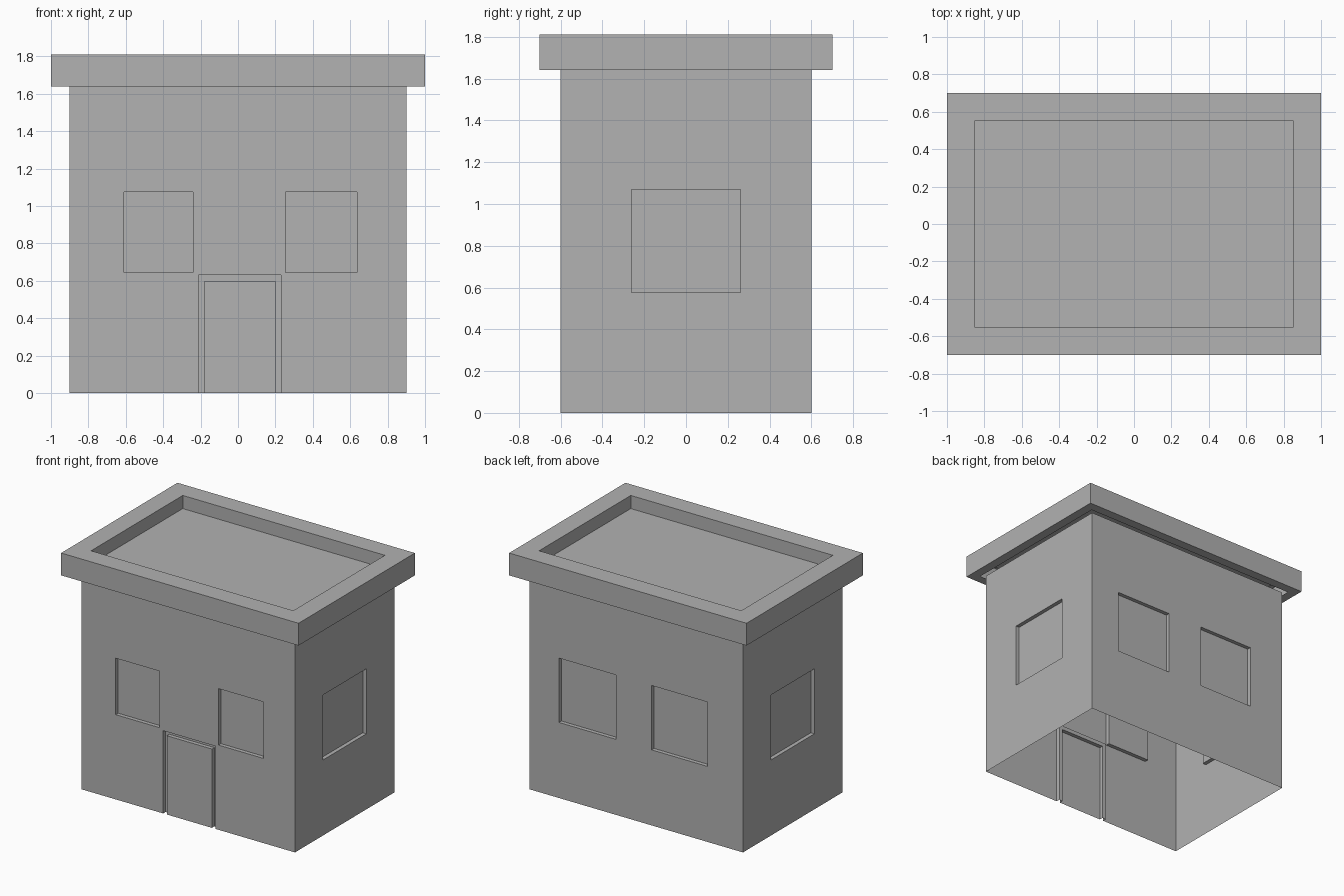
import bpy, bmesh
from math import pi
from mathutils import Matrix

cube = bpy.data.objects.get("Cube")
if cube:
    bpy.data.objects.remove(cube, do_unlink=True)

HALF_X, HALF_Y, WALL_TOP, ROOF_TOP = 0.9, 0.6, 1.64, 1.81
REVEAL = 0.03      # depth of windows and door groove

grey = bpy.data.materials.new("plain grey")
grey.use_nodes = True
colour = (0.445, 0.445, 0.445, 1)
grey.diffuse_color = colour
grey.node_tree.nodes["Principled BSDF"].inputs["Base Color"].default_value = colour


def finish(name, bm):
    bmesh.ops.remove_doubles(bm, verts=bm.verts, dist=1e-5)
    mesh = bpy.data.meshes.new(name)
    bm.to_mesh(mesh)
    bm.free()
    mesh.materials.append(grey)
    obj = bpy.data.objects.new(name, mesh)
    bpy.context.collection.objects.link(obj)
    return obj


def wall(name, half, distance, angle, panels):
    """Thin wall facing -y, turned by angle. Panels are (left, right, bottom,
    top, depth); a later panel overrides an earlier one."""
    us = sorted({-half, half, *(u for p in panels for u in p[:2])})
    zs = sorted({0, WALL_TOP, *(z for p in panels for z in p[2:4])})
    bm = bmesh.new()

    def quad(*points):
        bm.faces.new([bm.verts.new((u, d - distance, z)) for u, d, z in points])

    def depth(i, j):
        u, z = (us[i] + us[i + 1]) / 2, (zs[j] + zs[j + 1]) / 2
        result = 0
        for left, right, bottom, top, d in panels:
            if left < u < right and bottom < z < top:
                result = d
        return result

    for i in range(len(us) - 1):
        for j in range(len(zs) - 1):
            a, b, c, e = us[i], us[i + 1], zs[j], zs[j + 1]
            d = depth(i, j)
            quad((a, d, c), (b, d, c), (b, d, e), (a, d, e))
            # Reveals between cells of different depth
            if i + 2 < len(us) and depth(i + 1, j) != d:
                n = depth(i + 1, j)
                quad((b, d, c), (b, n, c), (b, n, e), (b, d, e))
            if j + 2 < len(zs) and depth(i, j + 1) != d:
                n = depth(i, j + 1)
                quad((a, d, e), (b, d, e), (b, n, e), (a, n, e))
    bm.transform(Matrix.Rotation(angle, 4, 'Z'))
    return finish(name, bm)


# Front wall: two windows, and a flush door outlined by a groove
wall("front_wall", HALF_X, HALF_Y, 0, [
    (-0.61, -0.24, 0.645, 1.075, REVEAL),
    (0.255, 0.635, 0.645, 1.075, REVEAL),
    (-0.21, 0.23, 0, 0.63, REVEAL),
    (-0.18, 0.20, 0, 0.60, 0)])

# Back wall: two wider windows
wall("back_wall", HALF_X, HALF_Y, pi, [
    (-0.65, -0.17, 0.575, 1.065, REVEAL),
    (0.13, 0.60, 0.575, 1.065, REVEAL)])

# Side walls: one window each
for name, angle in (("left_wall", pi / 2), ("right_wall", -pi / 2)):
    wall(name, HALF_Y, HALF_X, angle, [(-0.26, 0.26, 0.575, 1.07, REVEAL)])

# Roof: overhanging slab with a sunken top, open to the room below
bm = bmesh.new()
bmesh.ops.create_cube(bm, size=1)
bmesh.ops.scale(bm, vec=(2, 1.4, ROOF_TOP - WALL_TOP), verts=bm.verts)
bmesh.ops.translate(bm, vec=(0, 0, (ROOF_TOP + WALL_TOP) / 2), verts=bm.verts)
top = max(bm.faces, key=lambda f: f.calc_center_median().z)
bottom = min(bm.faces, key=lambda f: f.calc_center_median().z)
bmesh.ops.inset_region(bm, faces=[bottom], thickness=0.1)
bmesh.ops.delete(bm, geom=[bottom], context='FACES')
bmesh.ops.inset_region(bm, faces=[top], thickness=0.21)
floor = bmesh.ops.extrude_face_region(bm, geom=[top])["geom"]
bmesh.ops.delete(bm, geom=[top], context='FACES')
bmesh.ops.translate(bm, vec=(0, 0, -0.1),
                    verts=[v for v in floor if isinstance(v, bmesh.types.BMVert)])
bmesh.ops.recalc_face_normals(bm, faces=bm.faces)
finish("roof", bm)
